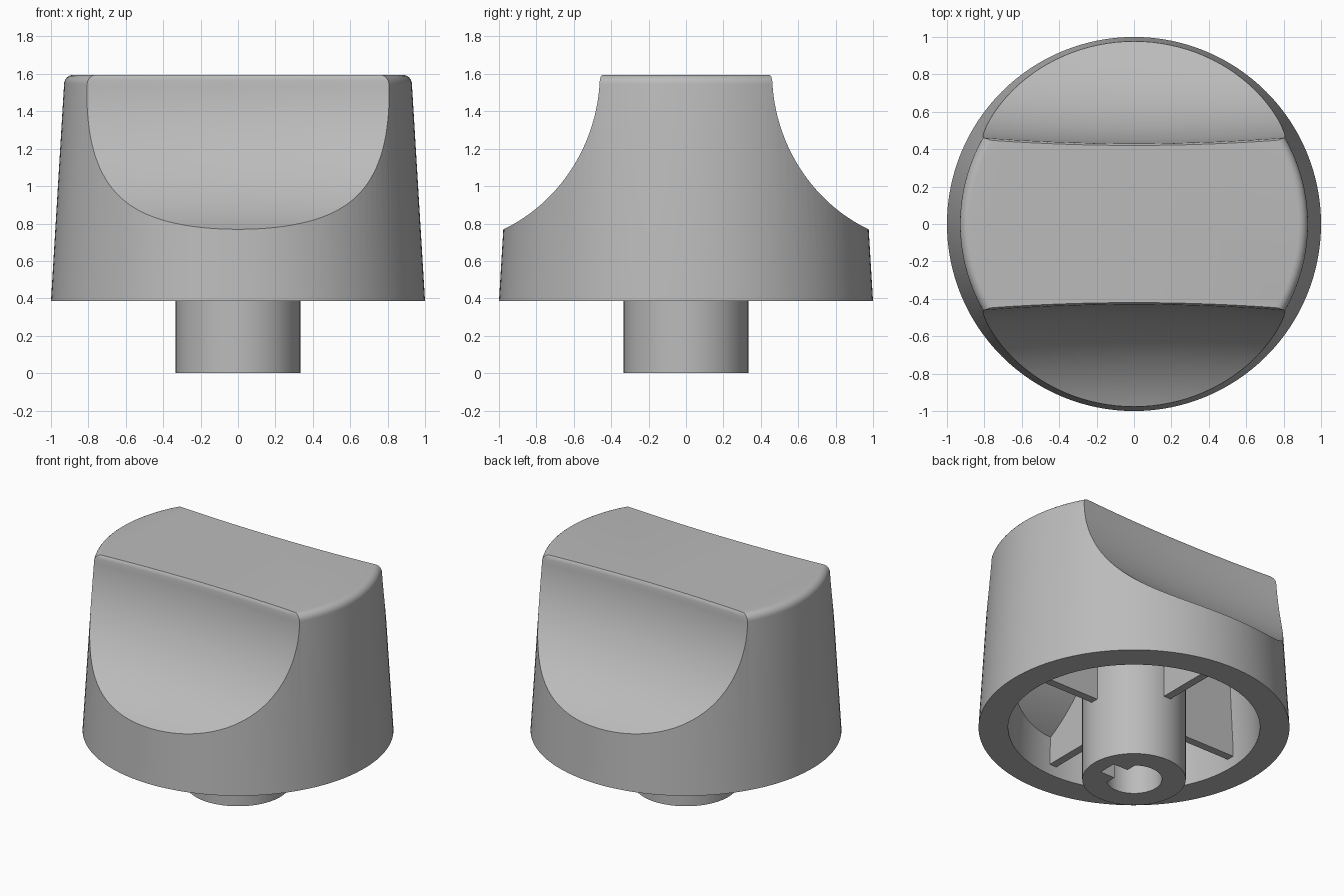
import bpy, bmesh, math
from math import sin, cos, pi, radians

if "Cube" in bpy.data.objects:
    bpy.data.objects.remove(bpy.data.objects["Cube"])

grey = bpy.data.materials.new("mid_grey")
grey.use_nodes = True
COLOR = (0.5, 0.5, 0.5, 1)
grey.diffuse_color = COLOR
grey.node_tree.nodes["Principled BSDF"].inputs["Base Color"].default_value = COLOR


def make(name, bm):
    bmesh.ops.recalc_face_normals(bm, faces=bm.faces)
    me = bpy.data.meshes.new(name)
    bm.to_mesh(me)
    bm.free()
    me.materials.append(grey)
    ob = bpy.data.objects.new(name, me)
    bpy.context.collection.objects.link(ob)
    return ob


def loft(name, rings):
    """Closed solid through a list of equal-length point rings."""
    bm = bmesh.new()
    loops = [[bm.verts.new(p) for p in ring] for ring in rings]
    for a, b in zip(loops, loops[1:]):
        for i in range(len(a)):
            j = (i + 1) % len(a)
            bm.faces.new((a[i], a[j], b[j], b[i]))
    bm.faces.new(loops[0][::-1])
    bm.faces.new(loops[-1])
    return make(name, bm)


def turned(name, profile, n=128):
    """Solid of revolution about z from (radius, height) points."""
    return loft(name, [[(r * cos(2 * pi * i / n), r * sin(2 * pi * i / n), z)
                        for i in range(n)] for r, z in profile])


def box(name, x0, x1, y0, y1, z0, z1):
    return loft(name, [[(x0, y0, z), (x1, y0, z), (x1, y1, z), (x0, y1, z)]
                       for z in (z0, z1)])


def scoop(side, grow=0.0):
    """Cutter for one finger recess, bulging slightly at mid width."""
    cy, cz, radius = 1.335, 1.6, 0.905 + grow
    top = cy - radius
    profile = [(cy + 0.4, 1.9), (top - 0.03, 1.9), (top - 0.03, 1.61),
               (top - 0.012, 1.598), (top - 0.003, 1.585)]
    profile += [(cy - radius * cos(radians(a)), cz - radius * sin(radians(a)))
                for a in range(2, 91, 2)]
    profile.append((cy + 0.4, cz - radius))
    rings = []
    for i in range(25):
        x = -1.2 + i * 0.1
        bow = 0.03 * (x / 0.8) ** 2
        rings.append([(x, side * (y + bow), z) for y, z in profile])
    return loft("scoop_cutter", rings)


def cut(ob, *cutters):
    """Subtract the cutters for good and discard them."""
    for c in cutters:
        c.hide_render = True
        m = ob.modifiers.new("cut", "BOOLEAN")
        m.operation, m.solver, m.object = "DIFFERENCE", "EXACT", c
    dg = bpy.context.evaluated_depsgraph_get()
    me = bpy.data.meshes.new_from_object(ob.evaluated_get(dg))
    ob.modifiers.clear()
    ob.data = me
    for c in cutters:
        bpy.data.objects.remove(c)
    return ob


# Tapered body with a rounded top rim
rim = [(0.88 + 0.05 * cos(radians(a)), 1.545 + 0.05 * sin(radians(a)))
       for a in range(0, 91, 15)]
body = turned("knob_body", [(1.0, 0.385)] + rim)

# Hollow underside that follows the finger recesses
cavity = turned("cavity_cutter", [(0.81, 0.3), (0.81, 0.5), (0.76, 1.42)])
cut(cavity, scoop(1, 0.18), scoop(-1, 0.18))
cut(body, scoop(1), scoop(-1), cavity)

# Central stem with a flat-sided, slotted shaft hole
stem = turned("stem", [(0.333, 0), (0.333, 1.45)], 64)
bore = turned("bore_cutter", [(0.18, -0.1), (0.18, 0.9)], 48)
cut(bore, box("flat_cutter", 0.11, 0.4, -0.3, 0.3, -0.2, 1.0))
slot = box("slot_cutter", 0.05, 0.225, -0.065, 0.065, -0.1, 0.9)
cut(stem, bore, slot)

# Four stiffening ribs between stem and wall
ribs = [box("rib_left", 0.3, 0.84, -0.028, 0.028, 0.46, 1.45),
        box("rib_right", -0.84, -0.3, -0.028, 0.028, 0.46, 1.45)]
for name, s in (("rib_back", 1), ("rib_front", -1)):
    y0, y1 = sorted((0.3 * s, 0.84 * s))
    rib = box(name, -0.028, 0.028, y0, y1, 0.46, 1.45)
    ribs.append(cut(rib, scoop(s, 0.09)))

# Smooth curves, crisp edges
for ob in [body, stem] + ribs:
    bpy.ops.object.select_all(action="DESELECT")
    ob.select_set(True)
    bpy.context.view_layer.objects.active = ob
    bpy.ops.object.shade_smooth_by_angle(angle=radians(30))
